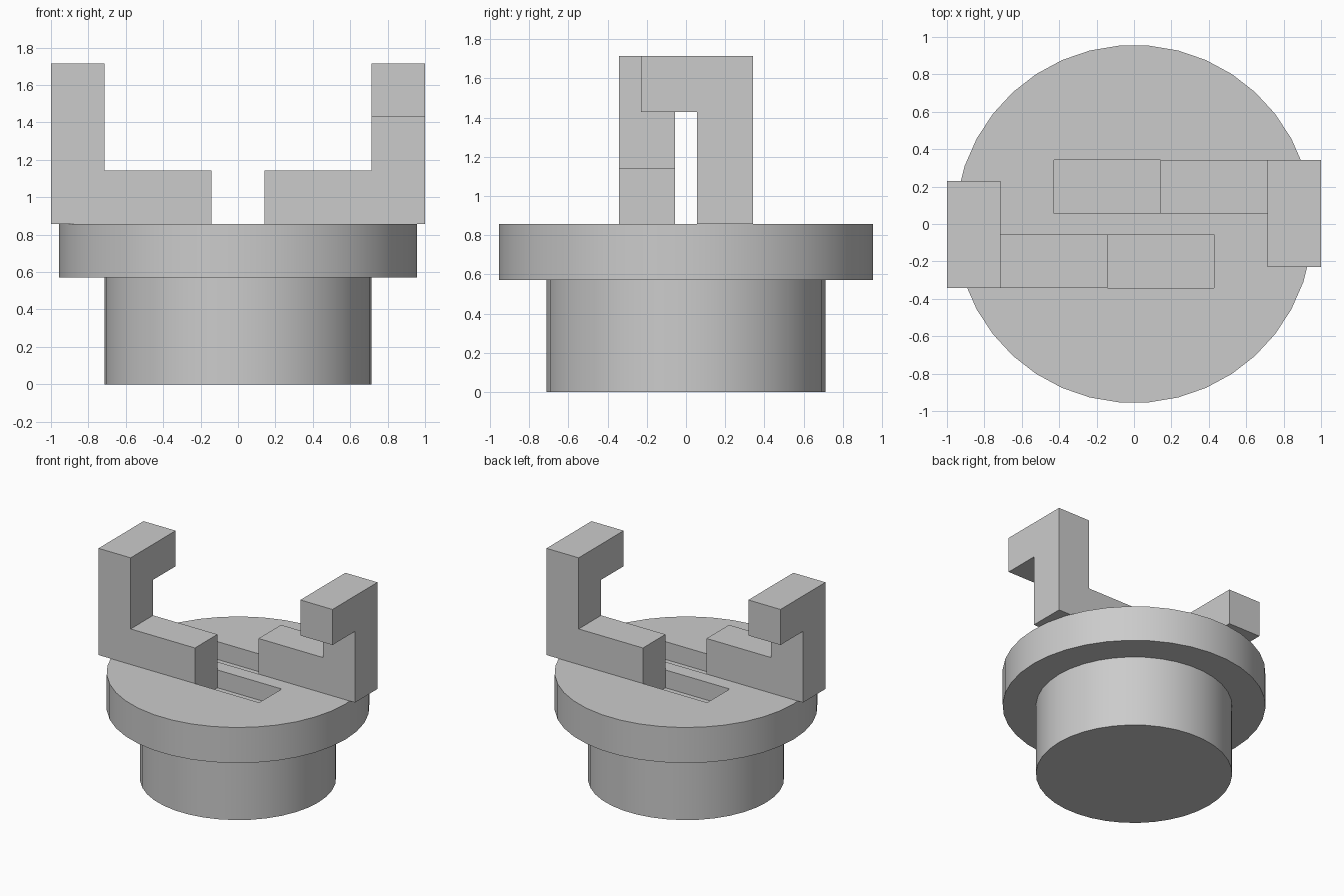
import bpy, bmesh, math
from mathutils import Matrix, Vector

if "Cube" in bpy.data.objects:
    bpy.data.objects.remove(bpy.data.objects["Cube"], do_unlink=True)

U = 1 / 7          # design module: every dimension is a multiple of this
SIDES = 38
HALF_TURN = Matrix.Rotation(math.pi, 4, "Z")

grey = bpy.data.materials.new("plain grey")
grey.use_nodes = True
colour = (0.6, 0.6, 0.6, 1)
grey.diffuse_color = colour
grey.node_tree.nodes["Principled BSDF"].inputs["Base Color"].default_value = colour


def add_object(name, bm):
    bmesh.ops.recalc_face_normals(bm, faces=bm.faces)
    mesh = bpy.data.meshes.new(name)
    bm.to_mesh(mesh)
    bm.free()
    mesh.materials.append(grey)
    obj = bpy.data.objects.new(name, mesh)
    bpy.context.collection.objects.link(obj)
    return obj


def activate(obj):
    bpy.ops.object.select_all(action="DESELECT")
    obj.select_set(True)
    bpy.context.view_layer.objects.active = obj


def disc(name, radius, low, high):
    bm = bmesh.new()
    place = Matrix.Translation((0, 0, (low + high) / 2 * U))
    bmesh.ops.create_cone(bm, cap_ends=True, segments=SIDES, radius1=radius * U,
                          radius2=radius * U, depth=(high - low) * U, matrix=place)
    # Put a vertex exactly on the x axis
    first = min(bm.verts, key=lambda v: abs(v.co.y) - v.co.x * 0.001).co
    bmesh.ops.rotate(bm, verts=bm.verts, cent=(0, 0, 0),
                     matrix=Matrix.Rotation(-math.atan2(first.y, first.x), 3, "Z"))
    return add_object(name, bm)


def box(bm, low, high):
    low, high = Vector(low) * U, Vector(high) * U
    size = high - low
    place = Matrix.Translation((low + high) / 2) @ Matrix.Diagonal((*size, 1))
    bmesh.ops.create_cube(bm, size=1, matrix=place)


def jaw(name, turn):
    # L-shaped outline in the xz plane, made of cells
    bm = bmesh.new()
    for x0, x1, z0, z1 in ((-7, -5, 6, 8), (-5, -1, 6, 8), (-7, -5, 8, 10), (-7, -5, 10, 12)):
        corners = ((x0, z0), (x1, z0), (x1, z1), (x0, z1))
        bm.faces.new([bm.verts.new((x * U, -2.4 * U, z * U)) for x, z in corners])
    bmesh.ops.remove_doubles(bm, verts=bm.verts, dist=0.001)

    # Thicken the outline
    result = bmesh.ops.extrude_face_region(bm, geom=bm.faces[:], use_keep_orig=True)
    moved = [g for g in result["geom"] if isinstance(g, bmesh.types.BMVert)]
    bmesh.ops.translate(bm, verts=moved, vec=(0, 2 * U, 0))
    bmesh.ops.recalc_face_normals(bm, faces=bm.faces)

    # Pull the finger out of the top cell
    top = max((f for f in bm.faces if f.normal.y > 0.9),
              key=lambda f: f.calc_center_median().z)
    result = bmesh.ops.extrude_discrete_faces(bm, faces=[top])
    tip = result["faces"][0]
    rim = [e for e in bm.edges if e.is_boundary]
    bmesh.ops.translate(bm, verts=tip.verts, vec=(0, 2 * U, 0))
    bmesh.ops.remove_doubles(bm, verts=bm.verts, dist=0.001)

    bmesh.ops.dissolve_limit(bm, angle_limit=0.01, verts=bm.verts, edges=bm.edges)
    bm.transform(turn)
    return add_object(name, bm)


# Round body and flange
body = disc("body", 5, 0, 4)
flange = disc("flange", 6.7, 4, 6)

# Two sliding slots sunk halfway into the flange
bm = bmesh.new()
box(bm, (-1, -2.4, 5), (3, -0.4, 7))
box(bm, (-3, 0.4, 5), (1, 2.4, 7))
cutter = add_object("slot_cutter", bm)
cutter.hide_render = True
cut = flange.modifiers.new("slots", "BOOLEAN")
cut.operation = "DIFFERENCE"
cut.solver = "EXACT"
cut.object = cutter
activate(flange)
bpy.ops.object.modifier_apply(modifier=cut.name)
bpy.data.objects.remove(cutter, do_unlink=True)

for part in (body, flange):
    activate(part)
    bpy.ops.object.shade_smooth_by_angle(angle=math.radians(30))

# Pair of hooked jaws, half a turn apart
jaw("right_jaw", Matrix.Identity(4))
jaw("left_jaw", HALF_TURN)
